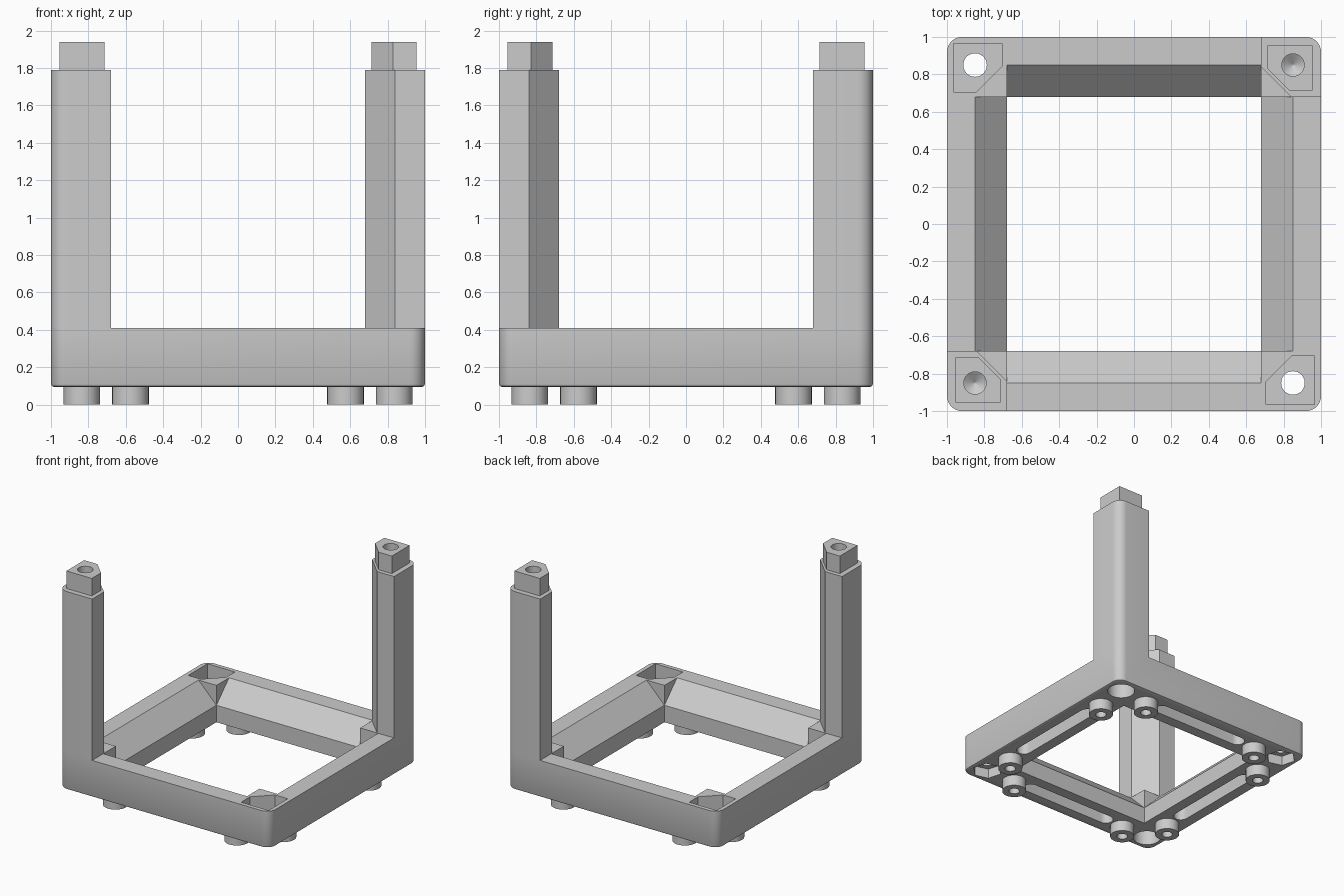
import bpy, bmesh, math
from mathutils import Matrix

if "Cube" in bpy.data.objects:
    bpy.data.objects.remove(bpy.data.objects["Cube"])

mat = bpy.data.materials.new("plain grey")
mat.diffuse_color = (0.6, 0.6, 0.6, 1)
mat.use_nodes = True
mat.node_tree.nodes["Principled BSDF"].inputs["Base Color"].default_value = mat.diffuse_color


def loft(name, rings):
    """Closed solid skinned through rings of equal point count."""
    bm = bmesh.new()
    vs = [[bm.verts.new(p) for p in r] for r in rings]
    n = len(vs[0])
    for a, b in zip(vs, vs[1:]):
        for i in range(n):
            bm.faces.new((a[i], a[(i + 1) % n], b[(i + 1) % n], b[i]))
    bm.faces.new(vs[0][::-1])
    bm.faces.new(vs[-1])
    bmesh.ops.recalc_face_normals(bm, faces=bm.faces)
    me = bpy.data.meshes.new(name)
    bm.to_mesh(me)
    bm.free()
    me.materials.append(mat)
    ob = bpy.data.objects.new(name, me)
    bpy.context.collection.objects.link(ob)
    return ob


def prism(name, pts, z0, z1):
    return loft(name, [[(x, y, z) for x, y in pts] for z in (z0, z1)])


def spin(ob, deg):
    ob.data.transform(Matrix.Rotation(math.radians(deg), 4, 'Z'))
    return ob


def circle(x, y, r, n=32, a0=0.0):
    return [(x + r * math.cos(a0 + math.tau * i / n),
             y + r * math.sin(a0 + math.tau * i / n)) for i in range(n)]


def combine(ob, other, op):
    m = ob.modifiers.new(op, 'BOOLEAN')
    m.operation, m.solver, m.object = op, 'EXACT', other
    bpy.context.view_layer.objects.active = ob
    bpy.ops.object.modifier_apply(modifier=m.name)
    bpy.data.objects.remove(other)


def arc(inset=0.0, r=0.08, n=8):
    """Rounded outer corner in the +x +y quadrant."""
    return [(0.92 + (r - inset) * math.cos(math.pi / 2 * i / n),
             0.92 + (r - inset) * math.sin(math.pi / 2 * i / n)) for i in range(n + 1)]


def rounded_square(inset, z):
    pts, q = [], arc(inset)
    for _ in range(4):
        pts += [(x, y, z) for x, y in q]
        q = [(-y, x) for x, y in q]
    return pts


def peg(a, b, c):
    """Square with its inner corner cut off, used for tenons and sockets."""
    return [(b, a), (b, b), (a, b), (a, c), (c, a)]


# Base frame with softened bottom edge
frame = loft("frame", [rounded_square(i, z) for i, z in
                       ((0.016, 0.095), (0.005, 0.10), (0, 0.112), (0, 0.41))])

# Central opening with sloped upper edges
section = [(-0.86, 0.42), (-0.68, 0.24), (-0.68, 0), (0.68, 0), (0.68, 0.24), (0.86, 0.42)]
for deg in (0, 90):
    cut = loft("opening_cut", [[(x, y, z) for x, z in section] for y in (-0.68, 0.68)])
    combine(frame, spin(cut, deg), 'DIFFERENCE')

# Two opposite legs, each with a tenon and a drilled hole
leg_profile = arc() + [(0.68, 1), (0.68, 0.84), (0.84, 0.68), (1, 0.68)]
for deg in (0, 180):
    combine(frame, spin(prism("leg", leg_profile, 0.41, 1.79), deg), 'UNION')
    combine(frame, spin(prism("tenon", peg(0.715, 0.955, 0.83), 1.78, 1.94), deg), 'UNION')
    hole = loft("drill", [[(x, y, z) for x, y in circle(0.85, 0.85, r)]
                          for r, z in ((0.06, 1.96), (0.06, 1.74), (0.002, 1.70))])
    combine(frame, spin(hole, deg), 'DIFFERENCE')
    recess = prism("round_recess", circle(0.85, 0.85, 0.11), 0, 0.25)
    combine(frame, spin(recess, deg), 'DIFFERENCE')

# Two sockets with bolt hole and hexagonal nut recess
for deg in (90, 270):
    for cut in (prism("socket", peg(0.705, 0.965, 0.845), 0.25, 0.5),
                prism("bolt_hole", circle(0.85, 0.85, 0.063), 0, 0.3),
                prism("nut_recess", circle(0.85, 0.85, 0.12, 6, math.radians(15)), 0, 0.18)):
        combine(frame, spin(cut, deg), 'DIFFERENCE')

# Long slots under the four rails
slot = [(0.835 + 0.06 * math.cos(a), s * 0.40 + 0.06 * math.sin(a))
        for s, start in ((1, 0), (-1, math.pi))
        for a in (start + math.pi * i / 12 for i in range(13))]
for deg in (0, 90, 180, 270):
    combine(frame, spin(prism("slot", slot, 0, 0.25), deg), 'DIFFERENCE')

parts = [frame]

# Eight ring feet
for deg in (0, 90, 180, 270):
    for y in (-0.575, 0.575):
        foot = prism("foot", circle(0.835, y, 0.098), 0, 0.1)
        combine(foot, prism("foot_hole", circle(0.835, y, 0.043), -0.1, 0.09), 'DIFFERENCE')
        parts.append(spin(foot, deg))

# Smooth rounded surfaces, keep hard edges
bpy.ops.object.select_all(action='DESELECT')
for ob in parts:
    ob.select_set(True)
bpy.context.view_layer.objects.active = frame
bpy.ops.object.shade_smooth_by_angle(angle=math.radians(30))
